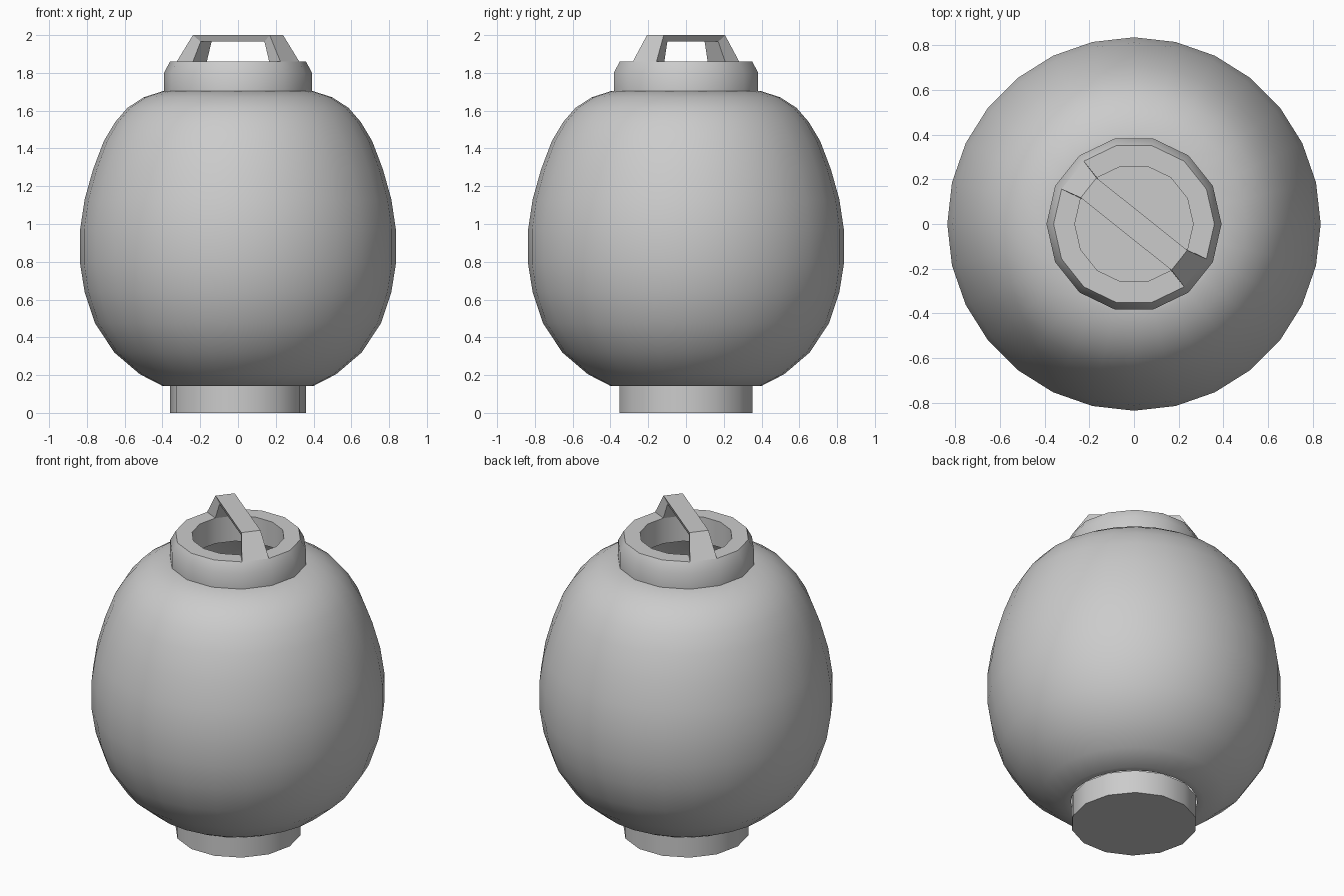
import bpy, bmesh
from math import cos, sin, pi, radians

if "Cube" in bpy.data.objects:
    bpy.data.objects.remove(bpy.data.objects["Cube"])


def finish(name, bm, angle=None):
    me = bpy.data.meshes.new(name)
    bm.to_mesh(me)
    bm.free()
    ob = bpy.data.objects.new(name, me)
    bpy.context.collection.objects.link(ob)
    if angle:
        bpy.ops.object.select_all(action='DESELECT')
        ob.select_set(True)
        bpy.context.view_layer.objects.active = ob
        bpy.ops.object.shade_smooth_by_angle(angle=radians(angle))
    return ob


def lathe(name, profile, sides, cap_start=False, angle=None):
    """Revolve (radius, z) points, listed bottom to top on the outside."""
    bm = bmesh.new()
    rings = [[bm.verts.new((r * cos(2 * pi * i / sides), r * sin(2 * pi * i / sides), z))
              for i in range(sides)] for r, z in profile]
    for a, b in zip(rings, rings[1:]):
        for i in range(sides):
            j = (i + 1) % sides
            bm.faces.new((a[i], a[j], b[j], b[i]))
    if cap_start:
        bm.faces.new(rings[0][::-1])
    return finish(name, bm, angle)


# Rounded lantern body, open at both ends
lathe("body", [(0.36, 0.145), (0.40, 0.143), (0.52, 0.205), (0.655, 0.32), (0.757, 0.475),
               (0.812, 0.64), (0.836, 0.79), (0.836, 0.97), (0.812, 1.13), (0.767, 1.29),
               (0.71, 1.44), (0.65, 1.54), (0.585, 1.615), (0.50, 1.67), (0.40, 1.703),
               (0.37, 1.703)], 28, angle=50)

# Base with a closed bottom
lathe("base", [(0.36, 0.0), (0.36, 0.145)], 14, cap_start=True, angle=35)

# Chamfered collar with a hole through it
lathe("top_collar", [(0.392, 1.70), (0.392, 1.80), (0.36, 1.86), (0.265, 1.86), (0.265, 1.70)],
      14, angle=30)

# Carrying handle arching between two opposite facets of the collar
outer = [(0.351, 0.080, 1.86), (0.26, 0.057, 2.0)]
inner = [(0.258, 0.059, 1.86), (0.216, 0.046, 1.965)]
turn = 2 * pi * 5.5 / 14
bm = bmesh.new()


def arch(points):
    path = points + [(-d, w, z) for d, w, z in reversed(points)]
    return [[bm.verts.new((d * cos(turn) - s * w * sin(turn), d * sin(turn) + s * w * cos(turn), z))
             for s in (-1, 1)] for d, w, z in path]


o, n = arch(outer), arch(inner)
for i in range(3):
    bm.faces.new((o[i][0], o[i][1], o[i + 1][1], o[i + 1][0]))
    bm.faces.new((n[i][1], n[i][0], n[i + 1][0], n[i + 1][1]))
    for s in (0, 1):
        bm.faces.new((o[i][s], o[i + 1][s], n[i + 1][s], n[i][s]))
for i in (0, 3):
    bm.faces.new((o[i][0], o[i][1], n[i][1], n[i][0]))
bmesh.ops.recalc_face_normals(bm, faces=bm.faces)
finish("handle", bm)
